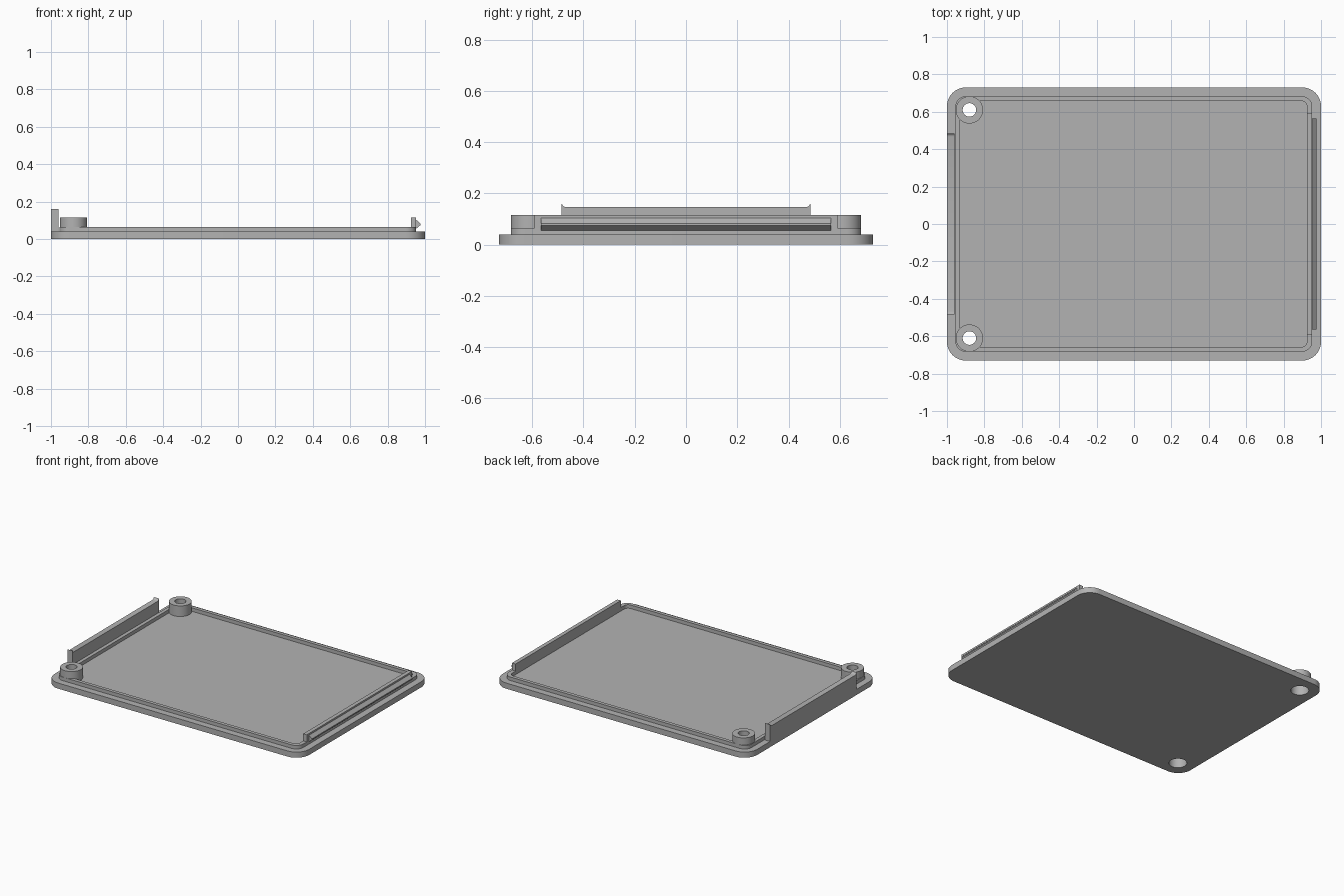
import bpy, bmesh, math

cube = bpy.data.objects.get("Cube")
if cube:
    bpy.data.objects.remove(cube, do_unlink=True)

GREY = (0.45, 0.45, 0.45, 1.0)
mat = bpy.data.materials.new("grey plastic")
mat.use_nodes = True
mat.diffuse_color = GREY
mat.node_tree.nodes["Principled BSDF"].inputs["Base Color"].default_value = GREY


def finish(name, bm):
    bmesh.ops.recalc_face_normals(bm, faces=bm.faces)
    mesh = bpy.data.meshes.new(name)
    bm.to_mesh(mesh)
    bm.free()
    mesh.materials.append(mat)
    ob = bpy.data.objects.new(name, mesh)
    bpy.context.collection.objects.link(ob)
    return ob


def rounded_rect(x0, x1, y, r, steps=10):
    """Outline of a rectangle with rounded corners, counter-clockwise."""
    points = []
    corners = [(x1 - r, y - r), (x0 + r, y - r), (x0 + r, r - y), (x1 - r, r - y)]
    for q, (cx, cy) in enumerate(corners):
        for i in range(steps + 1):
            a = math.pi / 2 * (q + i / steps)
            points.append((cx + r * math.cos(a), cy + r * math.sin(a)))
    return points


def prism(name, outline, vec):
    """Solid made by pushing a flat 3D outline along a vector."""
    bm = bmesh.new()
    a = [bm.verts.new(p) for p in outline]
    b = [bm.verts.new([c + d for c, d in zip(p, vec)]) for p in outline]
    bm.faces.new(a)
    bm.faces.new(b)
    for i in range(len(a)):
        j = (i + 1) % len(a)
        bm.faces.new((a[i], a[j], b[j], b[i]))
    return finish(name, bm)


def ring(name, outer, inner, z0, z1):
    """Wall between two matching outlines."""
    bm = bmesh.new()
    loops = [[bm.verts.new((x, y, z)) for x, y in o]
             for o, z in ((outer, z0), (outer, z1), (inner, z1), (inner, z0))]
    for k in range(4):
        a, b = loops[k], loops[(k + 1) % 4]
        for i in range(len(a)):
            j = (i + 1) % len(a)
            bm.faces.new((a[i], a[j], b[j], b[i]))
    return finish(name, bm)


def lathe(name, cx, cy, profile, steps=48):
    """Solid of revolution with flat ends."""
    bm = bmesh.new()
    loops = [[bm.verts.new((cx + r * math.cos(math.tau * i / steps),
                            cy + r * math.sin(math.tau * i / steps), z))
              for i in range(steps)] for r, z in profile]
    for a, b in zip(loops, loops[1:]):
        for i in range(steps):
            j = (i + 1) % steps
            bm.faces.new((a[i], a[j], b[j], b[i]))
    bm.faces.new(loops[0])
    bm.faces.new(loops[-1])
    return finish(name, bm)


def cut(target, cutter):
    mod = target.modifiers.new("drill", "BOOLEAN")
    mod.operation = "DIFFERENCE"
    mod.solver = "EXACT"
    mod.object = cutter
    bpy.context.view_layer.objects.active = target
    bpy.ops.object.modifier_apply(modifier=mod.name)


BASE, RIM, BOSS = 0.04, 0.065, 0.115

# Base plate and raised locating rim
plate = prism("base_plate", [(x, y, 0) for x, y in rounded_rect(-1, 1, 0.73, 0.1)], (0, 0, BASE))
rim = ring("locating_rim", rounded_rect(-0.955, 0.953, 0.683, 0.055),
           rounded_rect(-0.93, 0.925, 0.658, 0.03), BASE, RIM)

# Screw bosses with a through hole and a wider recess underneath
parts = [plate, rim]
for side, y in (("left", 0.61), ("right", -0.61)):
    boss = lathe(side + "_screw_boss", -0.88, y, [(0.073, BASE), (0.073, BOSS)])
    drill = lathe(side + "_drill", -0.88, y,
                  [(0.058, -0.02), (0.058, 0.07), (0.036, 0.07), (0.036, 0.14)])
    for target in (plate, rim, boss):
        cut(target, drill)
    bpy.data.objects.remove(drill, do_unlink=True)
    parts.append(boss)

# Upright end tab with small curved horns at both ends
horn = [(0.485, 0.16), (0.481, 0.153), (0.475, 0.148), (0.467, 0.146)]
top = horn + [(-y, z) for y, z in reversed(horn)]
outline = [(0.485, BASE)] + top + [(-0.485, BASE)]
parts.append(prism("end_tab", [(-1, y, z) for y, z in outline], (0.04, 0, 0)))

# Snap clip wall with a wedge ridge along its outside
wall = [(0.925, BASE), (0.953, BASE), (0.953, BOSS), (0.925, BOSS)]
parts.append(prism("clip_wall", [(x, -0.59, z) for x, z in wall], (0, 1.18, 0)))
wedge = [(0.95, 0.053), (0.975, 0.074), (0.975, 0.082), (0.95, 0.106)]
parts.append(prism("clip_ridge", [(x, -0.565, z) for x, z in wedge], (0, 1.13, 0)))

# Smooth the round walls and keep the edges crisp
bpy.ops.object.select_all(action="DESELECT")
for ob in parts:
    ob.select_set(True)
bpy.context.view_layer.objects.active = plate
bpy.ops.object.shade_smooth_by_angle(angle=math.radians(30))
